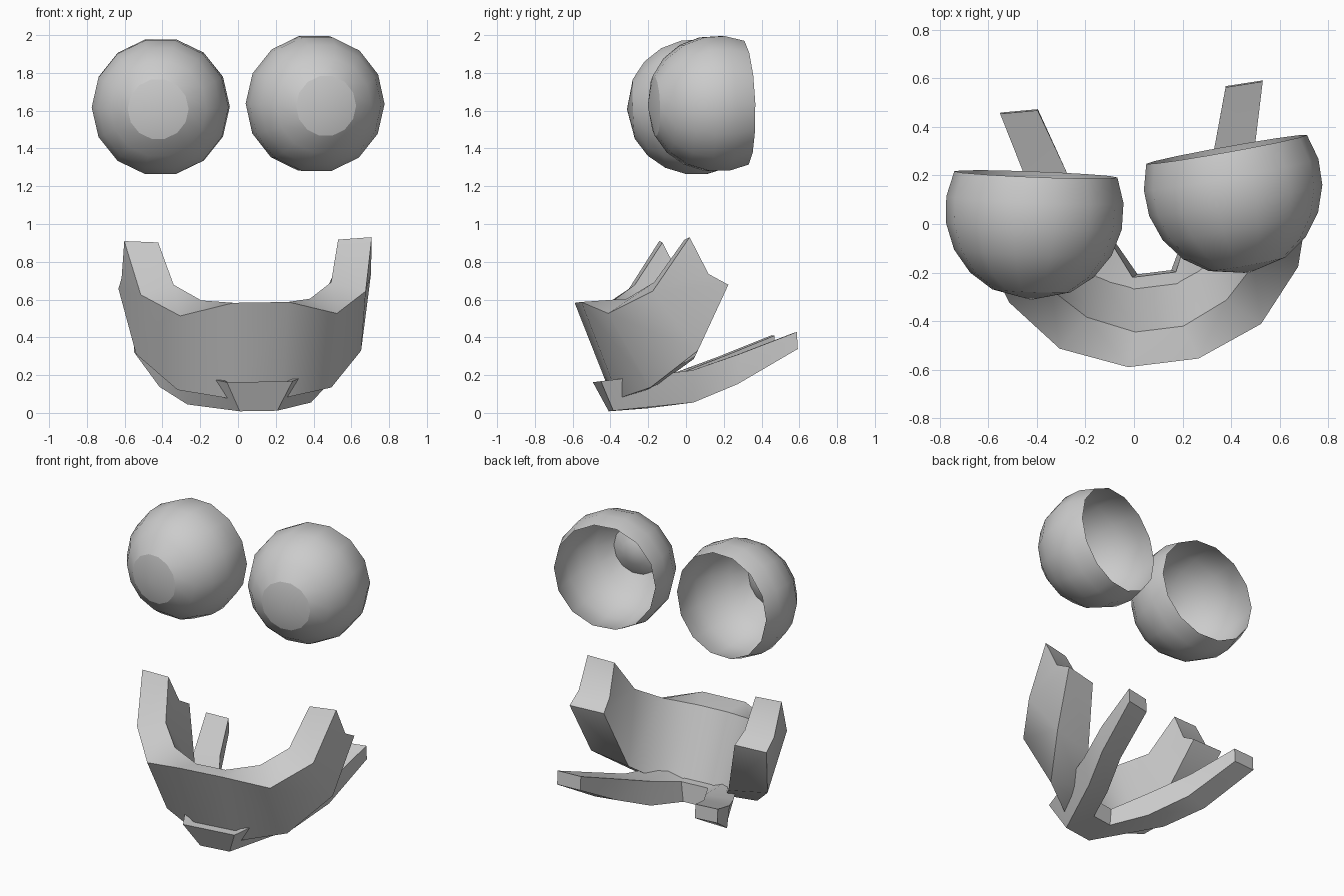
import bpy, bmesh, math
from mathutils import Matrix

cube = bpy.data.objects.get("Cube")
if cube:
    bpy.data.objects.remove(cube, do_unlink=True)

# Single grey material
grey = bpy.data.materials.new("plain grey")
grey.use_nodes = True
grey.diffuse_color = (0.6, 0.6, 0.6, 1)
grey.node_tree.nodes["Principled BSDF"].inputs["Base Color"].default_value = (0.6, 0.6, 0.6, 1)


def finish(bm, name, matrix, angle, closed):
    bmesh.ops.remove_doubles(bm, verts=bm.verts, dist=0.0005)
    if closed:
        bmesh.ops.recalc_face_normals(bm, faces=bm.faces)
    mesh = bpy.data.meshes.new(name)
    bm.to_mesh(mesh)
    bm.free()
    mesh.materials.append(grey)
    obj = bpy.data.objects.new(name, mesh)
    obj.matrix_world = matrix
    bpy.context.collection.objects.link(obj)
    bpy.ops.object.select_all(action='DESELECT')
    obj.select_set(True)
    bpy.context.view_layer.objects.active = obj
    bpy.ops.object.shade_smooth_by_angle(angle=math.radians(angle))
    return obj


def lathe(name, profile, matrix, angle, closed):
    """Turn (radius, forward distance) points about the gaze axis, -y."""
    bm = bmesh.new()
    verts = [bm.verts.new((r, -d, 0)) for r, d in profile]
    edges = [bm.edges.new(pair) for pair in zip(verts, verts[1:])]
    bmesh.ops.spin(bm, geom=verts + edges, cent=(0, 0, 0), axis=(0, 1, 0),
                   angle=math.tau, steps=14, use_duplicate=False)
    bmesh.ops.remove_doubles(bm, verts=bm.verts, dist=0.0005)
    bmesh.ops.recalc_face_normals(bm, faces=bm.faces)
    # open shells must face away from the centre
    if sum(f.normal.dot(f.calc_center_median()) for f in bm.faces) < 0:
        bmesh.ops.reverse_faces(bm, faces=bm.faces)
    return finish(bm, name, matrix, angle, closed)


# Eyes: open-backed shells, each with a closed lens in front
RADIUS = 0.368
arc = [(RADIUS * math.sin(math.radians(a)), RADIUS * math.cos(math.radians(a)))
       for a in (26, 44, 62, 80, 97, 114)]
lens = [(0, RADIUS), arc[0], (0.08, 0.28), (0, 0.265)]
for side, centre, turn in (("right", (-0.41, 0.055, 1.62), -2.2),
                           ("left", (0.408, 0.16, 1.637), 10.2)):
    place = (Matrix.Translation(centre) @ Matrix.Rotation(math.radians(turn), 4, 'Z')
             @ Matrix.Rotation(math.radians(2), 4, 'X'))
    lathe(side + "_eye_shell", arc, place, 60, False)
    lathe(side + "_eye_lens", lens, place, 40, True)


def mirrored_solid(name, points, faces, centre_faces, matrix, angle):
    """Build the +x half from named points, mirror it, bridge the middle."""
    bm = bmesh.new()
    half = {}
    for s in (1, -1):
        half[s] = {k: bm.verts.new((s * x, y, z)) for k, (x, y, z) in points.items()}
        for face in faces:
            bm.faces.new([half[s][k] for k in face.split()])
    for a, b in centre_faces:
        bm.faces.new([half[1][a], half[1][b], half[-1][b], half[-1][a]])
    return finish(bm, name, matrix, angle, True)


pose = (Matrix.Translation((0.06, 0, 0)) @ Matrix.Rotation(math.radians(7), 4, 'Z')
        @ Matrix.Rotation(math.radians(-0.9), 4, 'Y'))

# Upper jaw: thick curved band rising to a post at each end
# Names: o/i = outer/inner, t/b = top/bottom, number = station from the middle
jaw = {
    "ot1": (0.146, -0.575, 0.585), "it1": (0.10, -0.435, 0.565),
    "ot2": (0.418, -0.465, 0.52), "it2": (0.29, -0.35, 0.60),
    "ot3": (0.60, -0.25, 0.635), "it3": (0.42, -0.22, 0.685),
    "ospike": (0.66, -0.06, 0.92), "ispike": (0.48, -0.065, 0.91),
    "omid": (0.665, 0.04, 0.725), "imid": (0.46, 0.03, 0.72),
    "oback": (0.67, 0.145, 0.668), "iback": (0.445, 0.13, 0.66),
    "ob1": (0.13, -0.375, 0.075), "ib1": (0.09, -0.24, 0.11),
    "ob2": (0.41, -0.24, 0.128), "ib2": (0.23, -0.17, 0.15),
    "ob3": (0.60, -0.01, 0.32), "ib3": (0.34, 0.0, 0.28),
}
jaw_faces = []
for w in "oi":
    jaw_faces += [f"{w}t1 {w}t2 {w}b2 {w}b1", f"{w}t2 {w}t3 {w}b3 {w}b2",
                  f"{w}t3 {w}spike {w}mid", f"{w}t3 {w}mid {w}back {w}b3"]
rim = ["t1", "t2", "t3", "spike", "mid", "back", "b3", "b2", "b1"]
jaw_faces += [f"o{a} o{b} i{b} i{a}" for a, b in zip(rim, rim[1:])]
mirrored_solid("jaw_band", jaw, jaw_faces,
               [("ot1", "ob1"), ("ob1", "ib1"), ("ib1", "it1"), ("it1", "ot1")], pose, 35)

# Lower jaw: wedge-shaped front with two prongs sweeping back
prong = {
    "ot1": (0.175, -0.475, 0.165), "ob1": (0.10, -0.40, 0.01),
    "it1": (0.09, -0.21, 0.15), "ib1": (0.07, -0.20, 0.025),
    "ot2": (0.37, -0.01, 0.22), "ob2": (0.33, 0.0, 0.05),
    "it2": (0.19, 0.01, 0.22), "ib2": (0.18, 0.01, 0.06),
    "ot3": (0.47, 0.23, 0.305), "ob3": (0.45, 0.22, 0.145),
    "it3": (0.30, 0.24, 0.305), "ib3": (0.30, 0.23, 0.16),
    "ot4": (0.545, 0.525, 0.42), "ob4": (0.545, 0.53, 0.33),
    "it4": (0.39, 0.52, 0.415), "ib4": (0.39, 0.525, 0.325),
}
ring = ["ot", "it", "ib", "ob"]
prong_faces = ["ot4 it4 ib4 ob4"]
for n in (1, 2, 3):
    for a, b in zip(ring, ring[1:] + ring[:1]):
        prong_faces.append(f"{a}{n} {b}{n} {b}{n + 1} {a}{n + 1}")
mirrored_solid("lower_jaw_prongs", prong, prong_faces,
               [("ot1", "ob1"), ("ob1", "ib1"), ("ib1", "it1"), ("it1", "ot1")], pose, 35)
